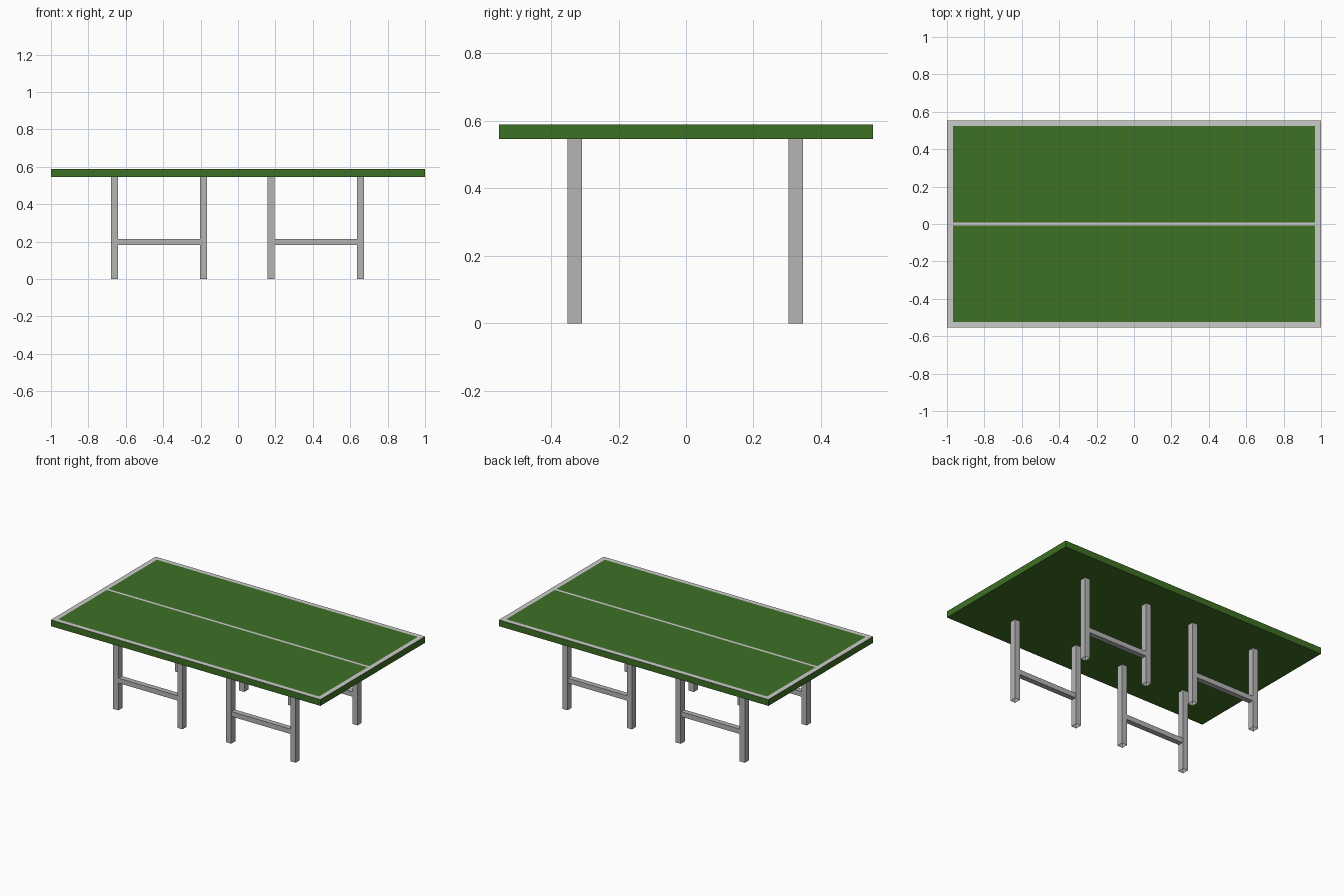
import bpy, bmesh

if "Cube" in bpy.data.objects:
    bpy.data.objects.remove(bpy.data.objects["Cube"])

def material(name, rgb):
    m = bpy.data.materials.new(name)
    m.diffuse_color = (*rgb, 1)
    m.use_nodes = True
    m.node_tree.nodes["Principled BSDF"].inputs["Base Color"].default_value = m.diffuse_color
    return m

green = material("table green", (0.048, 0.16, 0.018))
white = material("line white", (0.60, 0.60, 0.60))
grey = material("leg grey", (0.46, 0.46, 0.46))

def finish(name, bm, mats):
    me = bpy.data.meshes.new(name)
    bm.to_mesh(me)
    bm.free()
    for m in mats:
        me.materials.append(m)
    ob = bpy.data.objects.new(name, me)
    bpy.context.collection.objects.link(ob)
    return ob

def box(bm, x0, x1, y0, y1, z0, z1):
    vs = bmesh.ops.create_cube(bm, size=1)["verts"]
    for v in vs:
        v.co.x = x1 if v.co.x > 0 else x0
        v.co.y = y1 if v.co.y > 0 else y0
        v.co.z = z1 if v.co.z > 0 else z0

# Table top, cut along the painted lines
HX, HY, IX, IY, LINE = 1.0, 0.554, 0.968, 0.523, 0.009
Z0, Z1 = 0.546, 0.589
bm = bmesh.new()
box(bm, -HX, HX, -HY, HY, Z0, Z1)
cuts = [((x, 0, 0), (1, 0, 0)) for x in (-IX, IX)]
cuts += [((0, y, 0), (0, 1, 0)) for y in (-IY, -LINE, LINE, IY)]
for co, no in cuts:
    bmesh.ops.bisect_plane(bm, geom=bm.verts[:] + bm.edges[:] + bm.faces[:],
                           plane_co=co, plane_no=no)
# White border and centre line on the upper faces only
bm.normal_update()
for f in bm.faces:
    c = f.calc_center_median()
    if f.normal.z > 0.5 and (abs(c.x) > IX or abs(c.y) > IY or abs(c.y) < LINE):
        f.material_index = 1
finish("table_top", bm, [green, white])

# Four H-shaped leg frames: two legs joined by a crossbar
LEG_X, LEG_Y = 0.019, 0.0215
for y, side in ((-0.330, "front"), (0.326, "back")):
    for xs, end in (((-0.661, -0.185), "left"), ((0.177, 0.655), "right")):
        for i, x in enumerate(xs):
            bm = bmesh.new()
            box(bm, x - LEG_X, x + LEG_X, y - LEG_Y, y + LEG_Y, 0, Z0)
            # Open tube ends
            bm.normal_update()
            caps = [f for f in bm.faces if abs(f.normal.z) > 0.5]
            bmesh.ops.delete(bm, geom=caps, context='FACES_ONLY')
            finish(f"{side}_{end}_leg_{i + 1}", bm, [grey])
        bm = bmesh.new()
        box(bm, xs[0] + LEG_X, xs[1] - LEG_X, y - 0.018, y + 0.018, 0.181, 0.214)
        finish(f"{side}_{end}_crossbar", bm, [grey])
